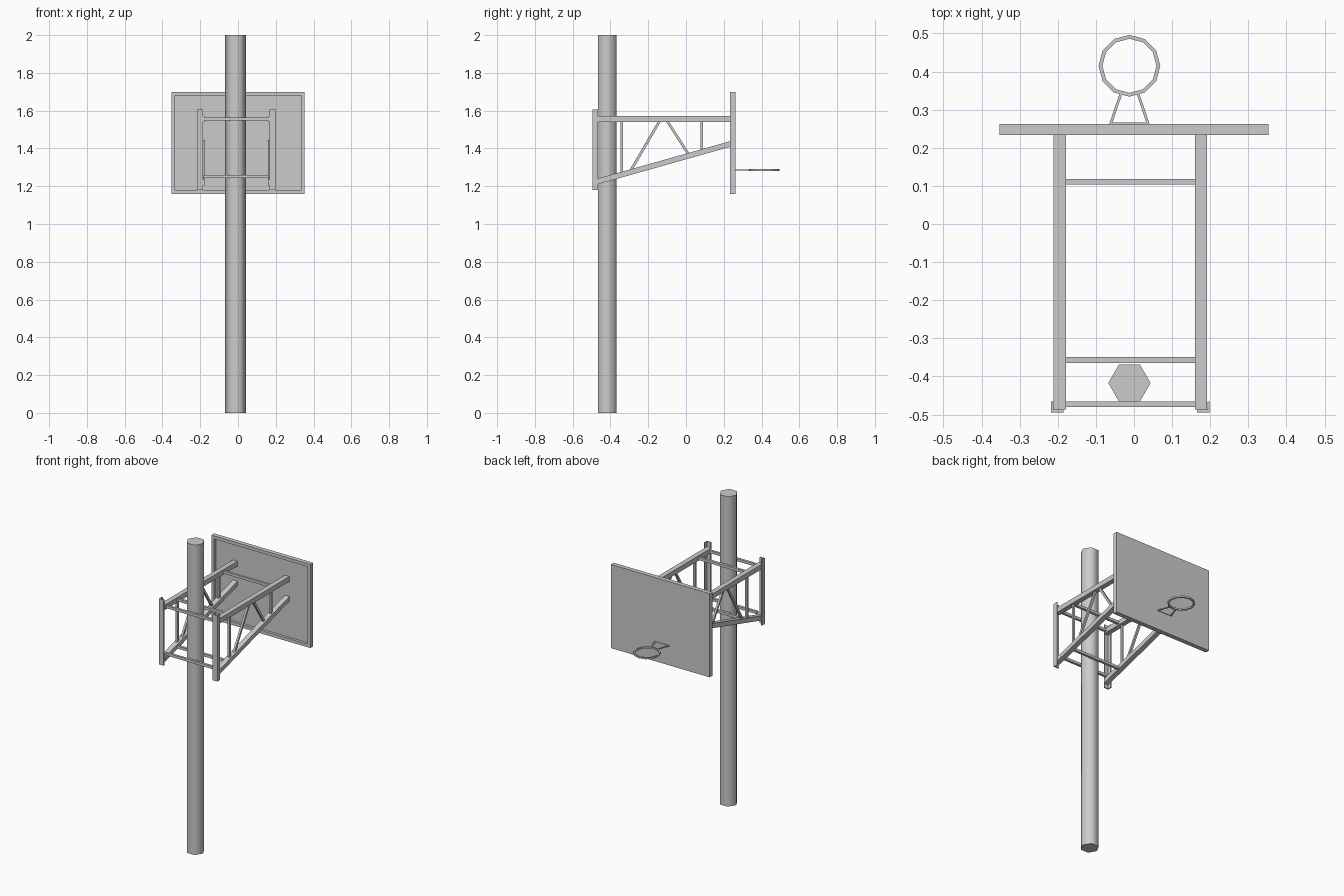
import bpy, bmesh, math
from mathutils import Vector

if "Cube" in bpy.data.objects:
    bpy.data.objects.remove(bpy.data.objects["Cube"])

CX = -0.0095          # symmetry plane of the bracket


def add_mesh(name, verts, faces):
    me = bpy.data.meshes.new(name)
    me.from_pydata(verts, [], faces)
    bm = bmesh.new()
    bm.from_mesh(me)
    bmesh.ops.recalc_face_normals(bm, faces=bm.faces)
    bm.to_mesh(me)
    bm.free()
    ob = bpy.data.objects.new(name, me)
    bpy.context.collection.objects.link(ob)
    return ob


def prism(name, pts, a, b, axis):
    """Extrude a closed 2D profile from a to b along x or z."""
    n = len(pts)
    put = (lambda p, d: (d, p[0], p[1])) if axis == 'x' else (lambda p, d: (p[0], p[1], d))
    verts = [put(p, d) for d in (a, b) for p in pts]
    faces = [tuple(range(n)), tuple(range(n, 2 * n))]
    faces += [(i, (i + 1) % n, n + (i + 1) % n, n + i) for i in range(n)]
    return add_mesh(name, verts, faces)


def box(name, x, y, z):
    return prism(name, [(x[0], y[0]), (x[1], y[0]), (x[1], y[1]), (x[0], y[1])], z[0], z[1], 'z')


def strip(p, q, w):
    """Rectangle of width w around the 2D line p-q."""
    p, q = Vector(p), Vector(q)
    d = (q - p).normalized() * w / 2
    o = Vector((-d.y, d.x))
    return [tuple(v) for v in (p + o, q + o, q - o, p - o)]


# Pole: hexagonal, softly shaded sides
hexagon = [(-0.012 + 0.0555 * math.cos(i * math.pi / 3),
            -0.417 + 0.0555 * math.sin(i * math.pi / 3)) for i in range(6)]
pole = prism("pole", hexagon, 0, 2, 'z')
bpy.context.view_layer.objects.active = pole
pole.select_set(True)
bpy.ops.object.shade_smooth_by_angle(angle=math.radians(65))
pole.select_set(False)

# Backboard panel and raised rear frame
X0, X1, Z0, Z1, B = -0.353, 0.353, 1.16, 1.70, 0.02
box("backboard_panel", (X0, X1), (0.250, 0.262), (Z0, Z1))
for n, x, z in (("top", (X0, X1), (Z1 - B, Z1)), ("bottom", (X0, X1), (Z0, Z0 + B)),
                ("left", (X0, X0 + B), (Z0 + B, Z1 - B)), ("right", (X1 - B, X1), (Z0 + B, Z1 - B))):
    box("backboard_frame_" + n, x, (0.233, 0.250), z)

# Two mirrored side trusses
for side, s in (("left", -1), ("right", 1)):
    arm = (CX + s * 0.169, CX + s * 0.2015)
    web = (CX + s * 0.179, CX + s * 0.192)
    # angle-iron upright behind the arms
    o, i, t = CX + s * 0.208, CX + s * 0.175, CX + s * 0.202
    prism("upright_" + side, [(o, -0.465), (o, -0.494), (i, -0.494), (i, -0.487),
                              (t, -0.487), (t, -0.465)], 1.18, 1.605, 'z')
    box("upper_arm_" + side, arm, (-0.487, 0.250), (1.54, 1.572))
    prism("lower_arm_" + side, [(-0.487, 1.205), (0.250, 1.413), (0.250, 1.443), (-0.487, 1.235)],
          *arm, 'x')
    for k, (p, q) in enumerate([((-0.341, 1.26), (-0.341, 1.545)),
                                ((-0.297, 1.275), (-0.140, 1.545)),
                                ((-0.100, 1.545), (0.016, 1.365)),
                                ((0.084, 1.39), (0.084, 1.545))]):
        prism(f"truss_web_{side}_{k}", strip(p, q, 0.014), *web, 'x')

# Cross bars clamping the pole, and one near the board
for k, (y, z) in enumerate([((-0.480, -0.465), (1.548, 1.565)), ((-0.365, -0.349), (1.548, 1.565)),
                            ((-0.480, -0.465), (1.243, 1.260)), ((-0.365, -0.349), (1.243, 1.260)),
                            ((0.104, 0.118), (1.548, 1.565))]):
    box(f"cross_bar_{k}", (CX - 0.172, CX + 0.172), y, z)

# Rim: twelve-sided ring of rectangular section
N = 12
section = [(0.071, 1.281), (0.081, 1.281), (0.081, 1.291), (0.071, 1.291)]
verts = [(-0.012 + r * math.cos(a), 0.415 + r * math.sin(a), z)
         for a in (2 * math.pi * i / N for i in range(N)) for r, z in section]
faces = [(4 * i + j, 4 * i + (j + 1) % 4, 4 * ((i + 1) % N) + (j + 1) % 4, 4 * ((i + 1) % N) + j)
         for i in range(N) for j in range(4)]
add_mesh("rim", verts, faces)

# Rim struts and their mounting bar
for side, s in (("left", -1), ("right", 1)):
    prism("rim_strut_" + side, strip((-0.012 + s * 0.050, 0.260), (-0.012 + s * 0.022, 0.343), 0.007),
          1.284, 1.289, 'z')
box("rim_mount_bar", (-0.064, 0.040), (0.260, 0.266), (1.284, 1.289))
